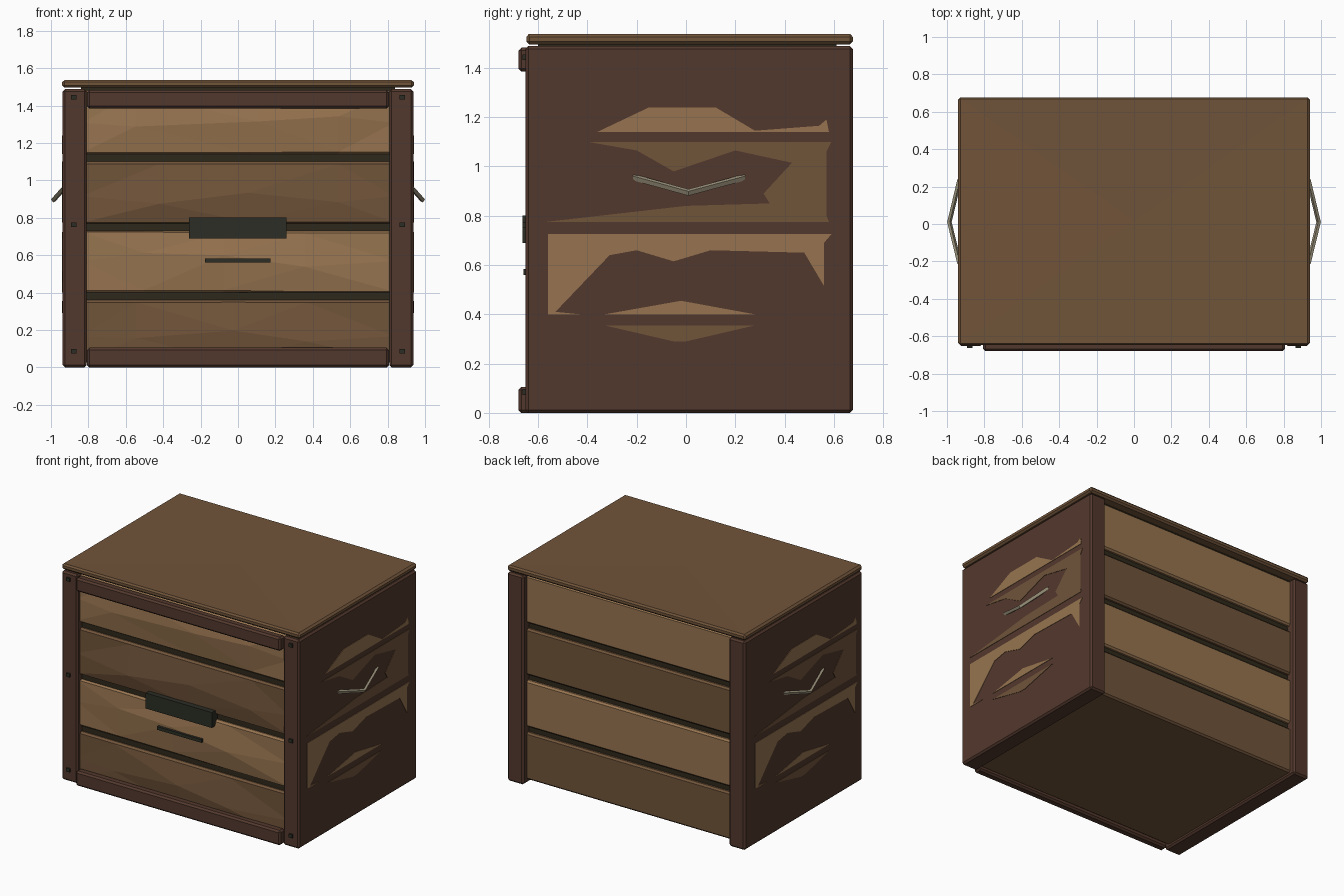
import bpy, bmesh, random
from mathutils import Vector

if "Cube" in bpy.data.objects:
    bpy.data.objects.remove(bpy.data.objects["Cube"])

random.seed(4)


def material(name, rgb):
    m = bpy.data.materials.new(name)
    m.diffuse_color = (*rgb, 1)
    m.use_nodes = True
    m.node_tree.nodes["Principled BSDF"].inputs["Base Color"].default_value = m.diffuse_color
    return m


LIGHT = material("light wood", (0.31, 0.175, 0.08))
MID = material("mid wood", (0.165, 0.089, 0.042))
DARK = material("dark red wood", (0.086, 0.040, 0.026))
GAP = material("gap shadow wood", (0.028, 0.022, 0.011))
IRON = material("dark iron", (0.024, 0.026, 0.018))
STEEL = material("worn steel", (0.33, 0.29, 0.20))


def finish(name, bm, mat, bevel=0.0):
    bmesh.ops.recalc_face_normals(bm, faces=bm.faces)
    me = bpy.data.meshes.new(name)
    bm.to_mesh(me)
    bm.free()
    me.materials.append(mat)
    ob = bpy.data.objects.new(name, me)
    bpy.context.collection.objects.link(ob)
    if bevel:
        mod = ob.modifiers.new("bevel", "BEVEL")
        mod.width = bevel
        mod.segments = 1
        mod.limit_method = "ANGLE"
        mod.angle_limit = 0.9
    return ob


def box_bm(x, y, z):
    bm = bmesh.new()
    bmesh.ops.create_cube(bm, size=1)
    for v in bm.verts:
        v.co = [a[0] if c < 0 else a[1] for a, c in zip((x, y, z), v.co)]
    return bm


def box(name, x, y, z, mat, bevel=0.0):
    return finish(name, box_bm(x, y, z), mat, bevel)


def cut(bm, co, no):
    bmesh.ops.bisect_plane(bm, geom=bm.verts[:] + bm.edges[:] + bm.faces[:],
                           plane_co=co, plane_no=no)


# four stacked planks with a hand-hewn, slightly bulging front
rows = [(0.025, 0.36, MID), (0.40, 0.73, LIGHT), (0.77, 1.10, MID), (1.14, 1.48, LIGHT)]
for i, (z0, z1, mat) in enumerate(rows):
    bm = box_bm((-0.85, 0.85), (-0.62, 0.635), (z0, z1))
    zm = (z0 + z1) / 2 + random.uniform(-0.05, 0.05)
    for x in (-0.45, 0.0, 0.45):
        cut(bm, (x + random.uniform(-0.12, 0.12), 0, 0), (1, 0, 0))
    cut(bm, (0, 0, zm), (0, 0, 1))
    for v in bm.verts:
        if v.co.y < -0.6 and abs(v.co.z - zm) < 0.01 and abs(v.co.x) < 0.8:
            v.co.y -= random.uniform(0.005, 0.028)
            v.co.z += random.uniform(-0.05, 0.05)
    bmesh.ops.triangulate(bm, faces=[f for f in bm.faces if f.normal.y < -0.5])
    finish(f"plank_{i + 1}", bm, mat, 0.012)

# recessed filler seen between the planks
box("gap_core", (-0.84, 0.84), (-0.60, 0.61), (0.05, 1.497), GAP)

# side slabs
for s, side in ((-1, "left"), (1, "right")):
    box(f"{side}_side_slab", sorted((s * 0.81, s * 0.937)), (-0.652, 0.677), (0, 1.488), DARK, 0.012)

# front rails
box("bottom_rail", (-0.807, 0.807), (-0.68, -0.62), (0, 0.105), DARK, 0.012)
box("top_rail", (-0.807, 0.807), (-0.68, -0.62), (1.385, 1.482), DARK, 0.012)

# lid with a faintly dished top
bm = box_bm((-0.94, 0.94), (-0.648, 0.677), (1.495, 1.537))
top = max(bm.faces, key=lambda f: f.calc_center_median().z)
hub = bmesh.ops.poke(bm, faces=[top])["verts"][0]
hub.co.z -= 0.008
finish("lid", bm, MID, 0.012)

# front iron fittings
box("lock_plate", (-0.263, 0.258), (-0.664, -0.60), (0.69, 0.80), IRON)
box("lock_bar", (-0.177, 0.173), (-0.66, -0.60), (0.56, 0.583), IRON)
for s, side in ((-1, "left"), (1, "right")):
    for i, z in enumerate((0.085, 0.762, 1.443)):
        box(f"{side}_bolt_{i + 1}", (s * 0.878 - 0.014, s * 0.878 + 0.014),
            (-0.664, -0.64), (z - 0.012, z + 0.012), IRON)

# worn patches on the slabs where plank wood shows (y, z outlines)
patches = [
    (LIGHT, [(-.36, 1.14), (-.15, 1.24), (.12, 1.24), (.28, 1.145), (.54, 1.165), (.57, 1.19), (.58, 1.14)]),
    (MID, [(-.4, 1.10), (-.2, 1.065), (-.05, .98), (.2, 1.065), (.43, 1.015), (.315, .89), (.34, .85),
           (0, .84), (-.57, .775), (.58, .775), (.57, .8), (.57, 1.06), (.59, 1.10)]),
    (LIGHT, [(-.56, .725), (.59, .725), (.56, .69), (.56, .515), (.48, .65), (.1, .66), (-.05, .615),
             (-.2, .66), (-.31, .64), (-.53, .41), (-.43, .40), (-.56, .40)]),
    (LIGHT, [(-.33, .40), (-.02, .455), (.28, .40)]),
    (MID, [(-.33, .355), (-.05, .29), (0, .29), (.28, .355)]),
]
for s, side in ((-1, "left"), (1, "right")):
    for i, (mat, pts) in enumerate(patches):
        bm = bmesh.new()
        f = bm.faces.new([bm.verts.new((s * 0.933, s * y, z)) for y, z in pts])
        ext = bmesh.ops.extrude_face_region(bm, geom=[f])["geom"]
        bmesh.ops.translate(bm, vec=(s * 0.007, 0, 0),
                            verts=[g for g in ext if isinstance(g, bmesh.types.BMVert)])
        bmesh.ops.triangulate(bm, faces=bm.faces[:])
        finish(f"{side}_worn_patch_{i + 1}", bm, mat)

# bent bar handles
for s, side in ((-1, "left"), (1, "right")):
    bm = bmesh.new()
    rings = []
    for x, y, z in ((0.93, -0.215, 0.957), (0.985, 0.01, 0.895), (0.93, 0.24, 0.957)):
        rings.append([bm.verts.new((s * (x + dx), y, z + dz))
                      for dx, dz in ((-.010, -.006), (.004, -.014), (.014, .004), (0, .013))])
    for a, b in zip(rings, rings[1:]):
        for k in range(4):
            bm.faces.new((a[k], a[(k + 1) % 4], b[(k + 1) % 4], b[k]))
    bm.faces.new(rings[0])
    bm.faces.new(rings[-1])
    finish(f"{side}_handle", bm, STEEL)
